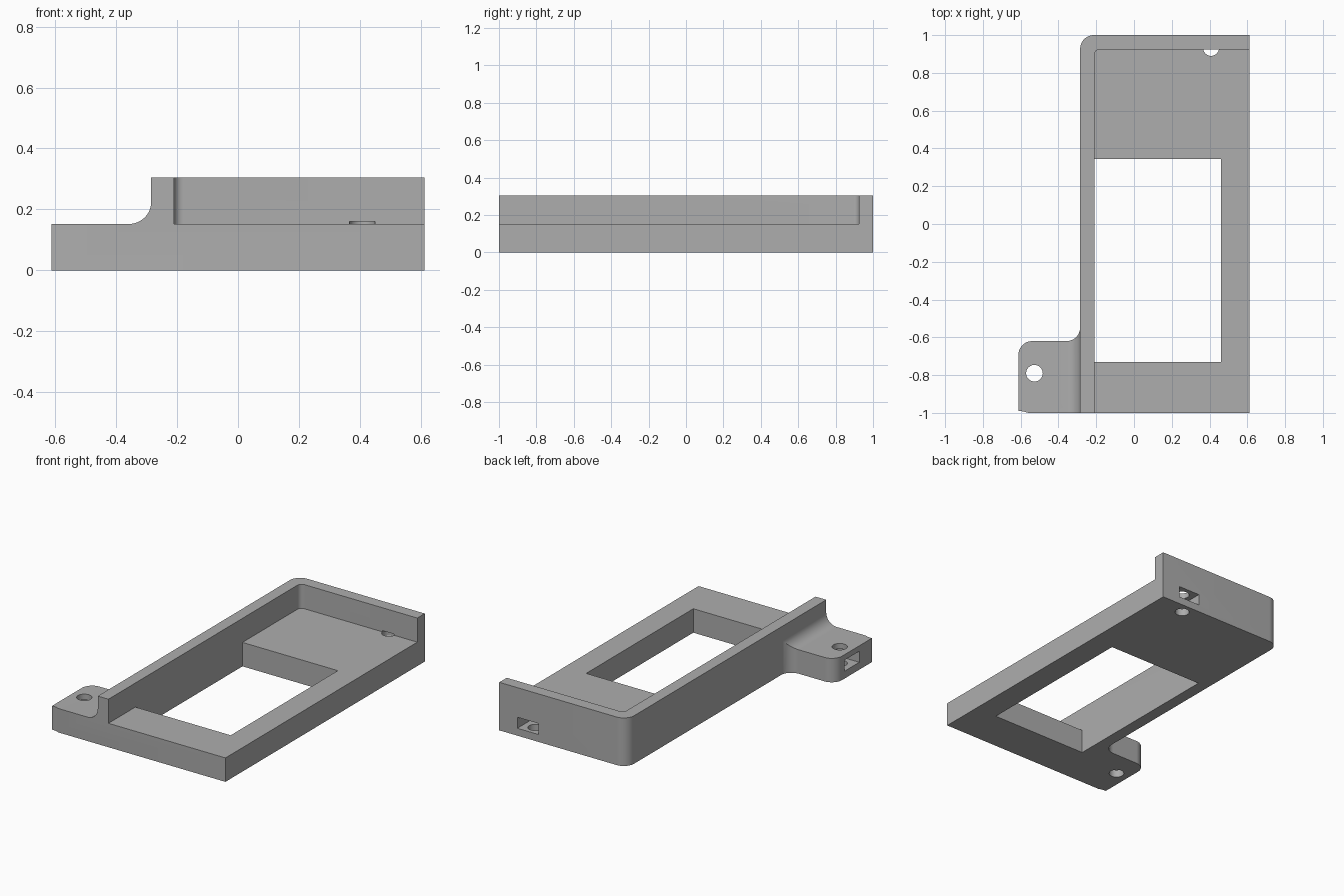
import bpy, bmesh, math
from mathutils import Vector

if "Cube" in bpy.data.objects:
    bpy.data.objects.remove(bpy.data.objects["Cube"], do_unlink=True)

# Main dimensions
LEFT, RIGHT = -0.285, 0.612      # body sides
TAB = -0.612                     # outer side of the mounting tab
FLOOR, TOP = 0.152, 0.305        # floor and wall heights
WALL_X, WALL_Y = -0.21, 0.925    # inner faces of the walls
R = 0.073                        # outer fillet radius
TAB_BACK = -0.62

grey = bpy.data.materials.new("plain grey")
grey.use_nodes = True
colour = (0.42, 0.42, 0.42, 1)
grey.diffuse_color = colour
grey.node_tree.nodes["Principled BSDF"].inputs["Base Color"].default_value = colour


def arc(cx, cy, r, start, end, n=12):
    """Points on an arc, angles in degrees."""
    angles = [math.radians(start + (end - start) * i / n) for i in range(n + 1)]
    return [(cx + r * math.cos(a), cy + r * math.sin(a)) for a in angles]


def prism(name, outline, low, high, along="z"):
    """Extrude an outline: XY along z, or XZ along y."""
    bm = bmesh.new()
    place = (lambda p: (p[0], p[1], low)) if along == "z" else (lambda p: (p[0], low, p[1]))
    face = bm.faces.new([bm.verts.new(place(p)) for p in outline])
    out = bmesh.ops.extrude_face_region(bm, geom=[face])
    step = Vector((0, 0, high - low)) if along == "z" else Vector((0, high - low, 0))
    moved = [v for v in out["geom"] if isinstance(v, bmesh.types.BMVert)]
    bmesh.ops.translate(bm, verts=moved, vec=step)
    bmesh.ops.recalc_face_normals(bm, faces=bm.faces)
    mesh = bpy.data.meshes.new(name)
    bm.to_mesh(mesh)
    bm.free()
    mesh.materials.append(grey)
    obj = bpy.data.objects.new(name, mesh)
    bpy.context.collection.objects.link(obj)
    return obj


def box(name, x0, x1, y0, y1, z0, z1):
    return prism(name, [(x0, y0), (x1, y0), (x1, y1), (x0, y1)], z0, z1)


# Body and tab in one rounded outline
outline = [(RIGHT, -1), (RIGHT, 1)]
outline += arc(LEFT + R, 1 - R, R, 90, 180)
outline += arc(LEFT - R, TAB_BACK + R, R, 0, -90)
outline += arc(TAB + R, TAB_BACK - R, R, 90, 180)
outline += [(TAB, -0.99), (-0.585, -0.992), (-0.56, -1)]
bracket = prism("bracket", outline, 0, TOP)

# Recess above the floor, with a rounded inner corner
r = 0.03
recess = [(WALL_X, -1.1), (0.8, -1.1), (0.8, WALL_Y)]
recess += arc(WALL_X + r, WALL_Y - r, r, 90, 180, 8)

# Space above the tab, leaving a curved ramp up to the wall
ramp = [(-0.8, FLOOR)] + arc(LEFT - R, FLOOR + R, R, -90, 0)
ramp += [(LEFT, 0.4), (-0.8, 0.4)]

cutters = [
    prism("recess_cutter", recess, FLOOR, 0.4),
    prism("ramp_cutter", ramp, -1.1, TAB_BACK + R, "y"),
    box("window_cutter", WALL_X, 0.46, -0.73, 0.345, -0.1, 0.2),
    # Screw holes
    prism("tab_hole_cutter", arc(-0.527, -0.79, 0.044, 0, 348.75, 31), -0.1, 0.2),
    prism("back_hole_cutter", arc(0.408, 0.932, 0.042, 0, 348.75, 31), -0.1, 0.16),
    # Nut slots
    box("tab_slot_cutter", -0.8, -0.455, -0.865, -0.715, 0.047, 0.117),
    box("back_slot_cutter", 0.335, 0.485, 0.855, 1.1, 0.047, 0.117),
]

bpy.ops.object.select_all(action="DESELECT")
bracket.select_set(True)
bpy.context.view_layer.objects.active = bracket
for cutter in cutters:
    cutter.hide_render = True
    mod = bracket.modifiers.new(cutter.name, "BOOLEAN")
    mod.operation = "DIFFERENCE"
    mod.solver = "EXACT"
    mod.object = cutter
    bpy.ops.object.modifier_apply(modifier=mod.name)
    bpy.data.objects.remove(cutter, do_unlink=True)

bpy.ops.object.shade_smooth_by_angle(angle=math.radians(30))
